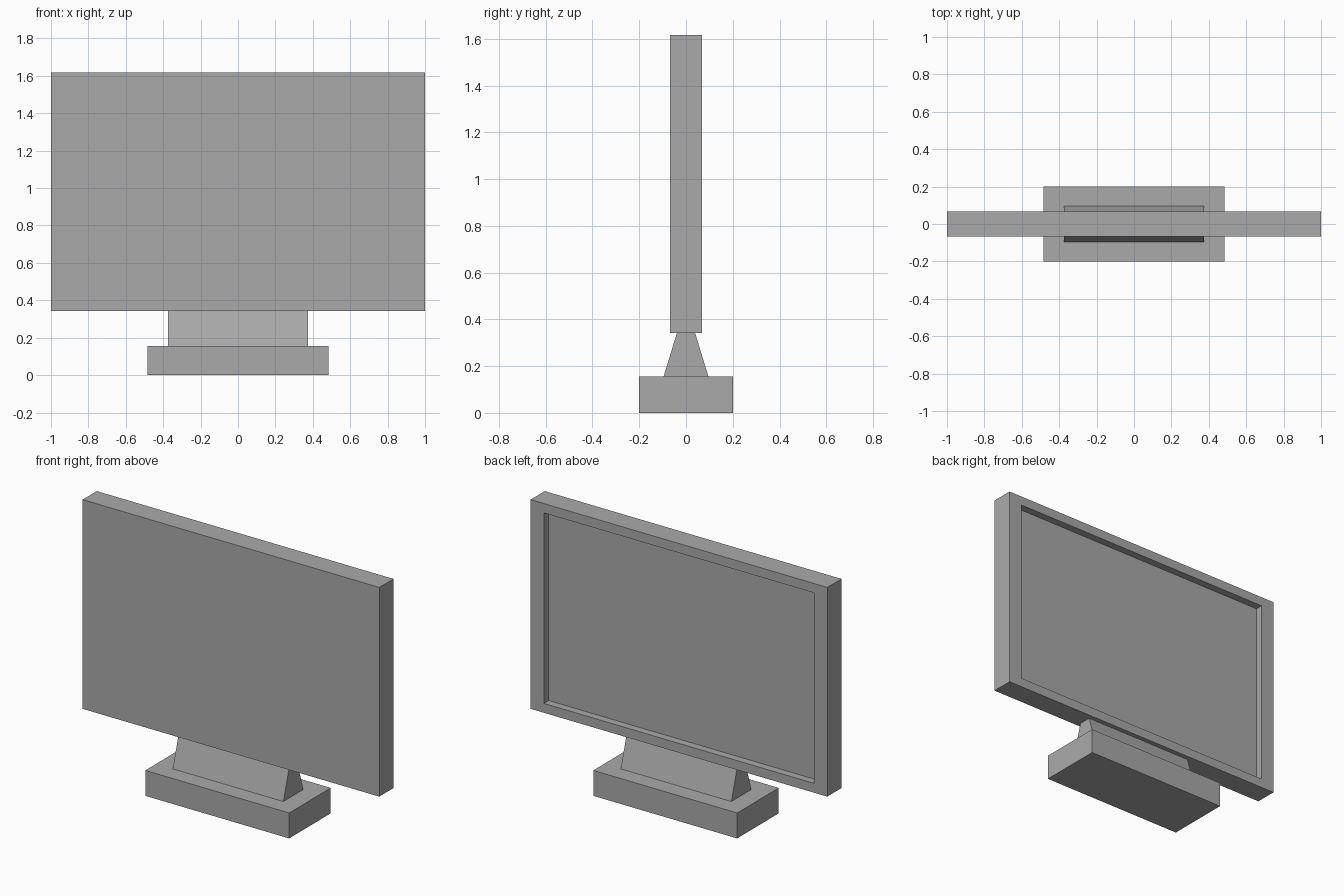
import bpy, bmesh
from mathutils import Vector

cube = bpy.data.objects.get("Cube")
if cube:
    bpy.data.objects.remove(cube, do_unlink=True)

grey = bpy.data.materials.new("plain_grey")
grey.use_nodes = True
colour = (0.4, 0.4, 0.4, 1)
grey.diffuse_color = colour
grey.node_tree.nodes["Principled BSDF"].inputs["Base Color"].default_value = colour


def add_block(name, half_x, half_y, z0, z1, top_half_y=None, shape=None):
    """Box centred on x and y, optionally tapered in depth and reshaped."""
    bm = bmesh.new()
    bmesh.ops.create_cube(bm, size=2)
    for v in bm.verts:
        top = v.co.z > 0
        depth = top_half_y if top and top_half_y else half_y
        v.co = (v.co.x * half_x, v.co.y * depth, z1 if top else z0)
    bm.normal_update()
    if shape:
        shape(bm)
    mesh = bpy.data.meshes.new(name)
    bm.to_mesh(mesh)
    bm.free()
    mesh.materials.append(grey)
    obj = bpy.data.objects.new(name, mesh)
    bpy.context.collection.objects.link(obj)
    return obj


def recess_back(bm, side=0.09, edge=0.057, depth=0.046):
    """Inset the rear face with a frame border and sink it."""
    face = max(bm.faces, key=lambda f: f.normal.y)
    centre = face.calc_center_median()

    # Border around the recess
    bmesh.ops.inset_region(bm, faces=[face], thickness=0.03)
    for v in face.verts:
        v.co.x = (1 - side) * (1 if v.co.x > 0 else -1)
        v.co.z = PANEL_TOP - edge if v.co.z > centre.z else PANEL_BOTTOM + edge

    # Sunken panel with straight walls
    sunk = bmesh.ops.extrude_discrete_faces(bm, faces=[face])["faces"][0]
    bmesh.ops.translate(bm, verts=sunk.verts, vec=Vector((0, -depth, 0)))


PANEL_BOTTOM, PANEL_TOP = 0.342, 1.617
BASE_TOP = 0.155

add_block("base", 0.485, 0.2, 0, BASE_TOP)
add_block("neck", 0.373, 0.096, BASE_TOP, PANEL_BOTTOM, top_half_y=0.039)
add_block("display_housing", 1, 0.068, PANEL_BOTTOM, PANEL_TOP, shape=recess_back)
